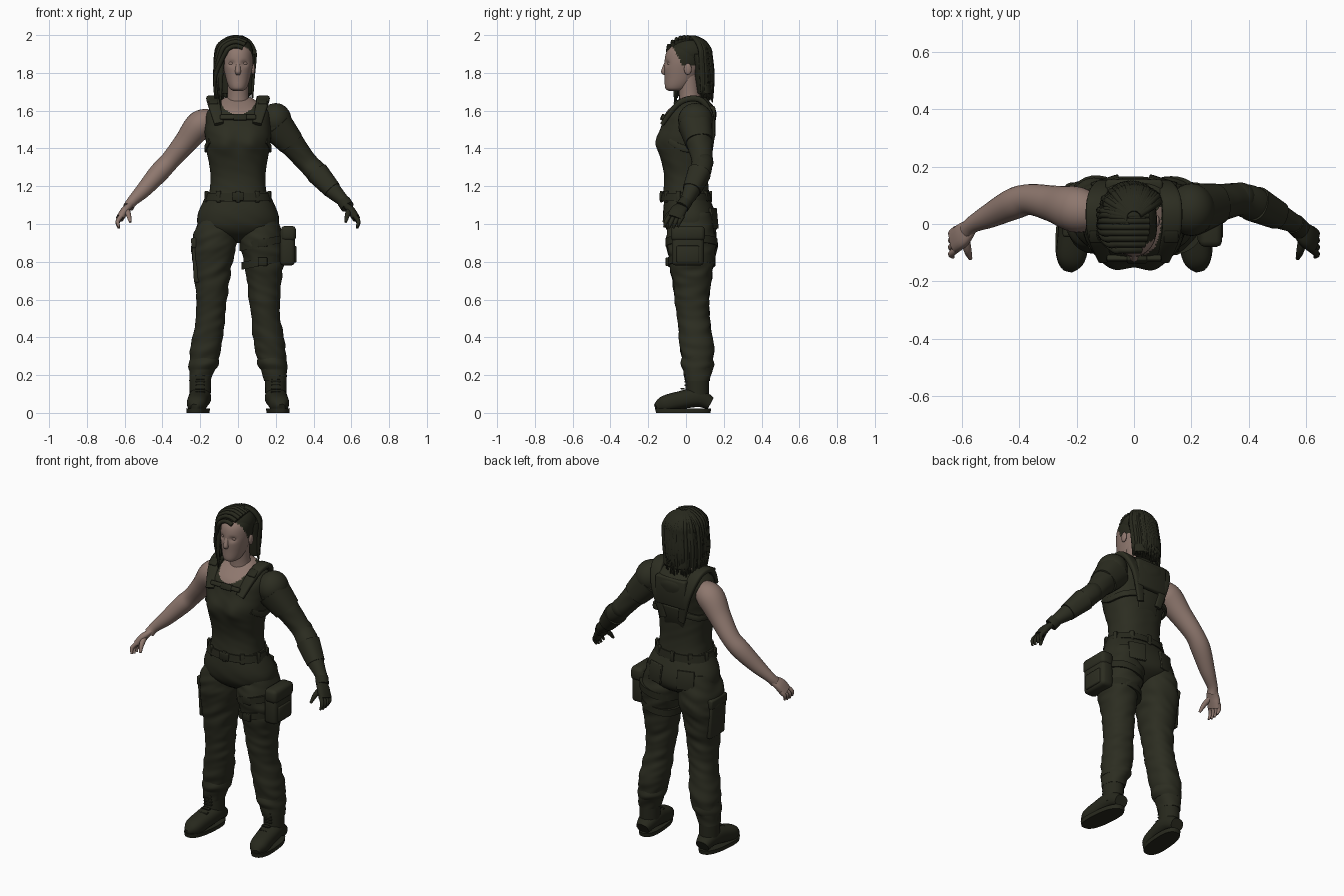
import bpy, bmesh, math, random
from mathutils import Vector, noise

random.seed(4)
if "Cube" in bpy.data.objects:
    bpy.data.objects.remove(bpy.data.objects["Cube"], do_unlink=True)
ACROSS, DEPTH, UP = Vector((1, 0, 0)), Vector((0, 1, 0)), Vector((0, 0, 1))
SIDES = (-1, 1)

def material(name, red, green, blue):
    mat = bpy.data.materials.new(name)
    mat.use_nodes = True
    mat.diffuse_color = (red, green, blue, 1)
    shader = next(node for node in mat.node_tree.nodes if node.type == 'BSDF_PRINCIPLED')
    shader.inputs["Base Color"].default_value = mat.diffuse_color
    return mat

olive = material("olive cloth", .025, .026, .015)
dark = material("dark leather and hair", .02, .021, .012)
skin = material("skin", .27, .185, .155)

def finish(name, bm, materials, rule=None):
    """Turn a bmesh into a shaded object; rule picks faces for the second material."""
    bmesh.ops.recalc_face_normals(bm, faces=bm.faces)
    for face in bm.faces:
        face.smooth = True
        face.material_index = int(bool(rule and rule(face.calc_center_median())))
    mesh = bpy.data.meshes.new(name)
    bm.to_mesh(mesh)
    bm.free()
    mesh.set_sharp_from_angle(angle=math.radians(50))
    for mat in materials:
        mesh.materials.append(mat)
    obj = bpy.data.objects.new(name, mesh)
    bpy.context.collection.objects.link(obj)
    return obj

def resample(sections, steps):
    """Smooth spline through the given cross-sections."""
    sections = [Vector(section) for section in sections]
    padded = [sections[0], *sections, sections[-1]]
    smooth = []
    for before, start, end, after in zip(padded, padded[1:], padded[2:], padded[3:]):
        leave, arrive, move = (end - before) / 2, (after - start) / 2, end - start
        for t in (step / steps for step in range(steps)):
            smooth.append(start + leave * t + (move * 3 - leave * 2 - arrive) * t ** 2
                          + (leave + arrive - move * 2) * t ** 3)
    return smooth + [sections[-1]]

def signed_power(value, power):
    return math.copysign(abs(value) ** power, value)

def loft(name, sections, mat, sides=24, power=2, aspect=1, side=None, fold=0, steps=6,
         mirror=1, shape=None, second=None, rule=None):
    """Skin sections (x, y, z, radius); they lie level unless a side direction is given."""
    bm = bmesh.new()
    sections = resample(sections, steps)
    loops = []
    for index, section in enumerate(sections):
        first_axis, second_axis = ACROSS, DEPTH
        if side:
            ahead, behind = sections[min(index + 1, len(sections) - 1)], sections[max(index - 1, 0)]
            tangent = (ahead.xyz - behind.xyz).normalized()
            first_axis = (side - tangent * side.dot(tangent)).normalized()
            second_axis = tangent.cross(first_axis)
        loop = []
        for angle in (math.tau * corner / sides for corner in range(sides)):
            spoke = first_axis * signed_power(math.cos(angle), 2 / power) * section.w
            spoke += second_axis * signed_power(math.sin(angle), 2 / power) * section.w * aspect
            point = section.xyz + spoke
            if fold:
                crease = Vector((point.x * 9 + mirror, point.y * 9, point.z * 24 + point.x * 12))
                point += spoke * fold * noise.noise(crease)
            if shape:
                shape(point)
            point.x *= mirror
            loop.append(bm.verts.new(point))
        loops.append(loop)
    for lower, upper in zip(loops, loops[1:]):
        for corner in range(sides):
            bm.faces.new((lower[corner - 1], lower[corner], upper[corner], upper[corner - 1]))
    bm.faces.new(loops[0])
    bm.faces.new(loops[-1])
    return finish(name, bm, [mat, second] if second else [mat], rule)

def ball(name, centre, size, mat):
    bm = bmesh.new()
    bmesh.ops.create_uvsphere(bm, u_segments=24, v_segments=16, radius=1)
    for vert in bm.verts:
        vert.co = Vector(c + s * v for c, s, v in zip(centre, size, vert.co))
    finish(name, bm, [mat])

def box(name, centre, size, mat, turn=(0, 0, 0)):
    bm = bmesh.new()
    bmesh.ops.create_cube(bm, size=1)
    for vert in bm.verts:
        vert.co = Vector(s * v for s, v in zip(size, vert.co))
    bmesh.ops.bevel(bm, geom=bm.edges[:], offset=min(size) / 4, segments=2, affect='EDGES', profile=.5)
    obj = finish(name, bm, [mat])
    obj.location, obj.rotation_euler = centre, turn

def bump(distance, width):
    return math.exp(-(distance / width) ** 2)

# Torso in a tank top with a scooped neckline
def bust(point):
    if point.y < 0:
        point.y -= .02 * bump(abs(point.x) - .07, .05) * bump(point.z - 1.43, .06)

def neckline(centre):
    return centre.y < .06 and math.hypot(centre.x, centre.z - 1.68) < .1

loft("tank_top", [(0, 0, 1.12, .16), (0, 0, 1.25, .145), (0, -.01, 1.42, .17), (0, .01, 1.52, .175),
                  (0, .03, 1.6, .16), (0, .05, 1.67, .07)],
     olive, 96, 2.4, .8, fold=.015, steps=18, shape=bust, second=skin, rule=neckline)
loft("neck", [(0, .03, 1.6, .07), (0, .02, 1.68, .056), (0, .01, 1.8, .056)], skin)

# Head and face
def eye_sockets(point):
    if point.y < 0:
        point.y += .012 * bump(abs(point.x) - .034, .018) * bump(point.z - 1.85, .014)

def shaved_side(centre):
    return centre.z > 1.84 and centre.y > -.06 + (1.92 - centre.z) / 2

loft("head", [(0, -.06, 1.705, .025), (0, -.05, 1.72, .046), (0, -.03, 1.77, .064), (0, -.01, 1.86, .08),
              (0, 0, 1.93, .07), (0, .01, 1.98, .01)],
     skin, 64, 2.1, 1.3, steps=12, shape=eye_sockets, second=dark, rule=shaved_side)
loft("nose", [(0, -.1, 1.87, .007), (0, -.117, 1.81, .015), (0, -.11, 1.79, .01)], skin)
for z in (1.75, 1.76):
    ball("lip", (0, -.102, z), (.022, .011, .007), skin)
for side in SIDES:
    ball("eye", (side * .034, -.085, 1.85), (.016, .014, .011), skin)
    ball("ear", (side * .08, .01, 1.82), (.01, .02, .03), skin)

# Hair: a swept mass with loose locks, longer on the right
ball("hair_crown", (-.01, .02, 1.91), (.09, .11, .085), dark)
loft("hair_back", [(-.01, .1, 1.69, .085), (-.01, .07, 1.9, .1)], dark, 40, aspect=.5, fold=.08)
for index in range(46):
    turn = math.radians(32 + index * 4.2)
    out, back = math.cos(turn), math.sin(turn)
    loose = random.uniform(.1, .115)
    path = [(out * loose * math.sin(fall), .02 + back * .11 * math.sin(fall),
             1.89 + .1 * math.cos(fall), .012) for fall in (.2, .7, 1.2, 1.6)]
    path += [(out * loose - .01, .02 + back * .12, 1.78, .012),
             (out * loose - .01, .02 + back * .12, random.uniform(1.64, 1.7) + out * .025, .003)]
    loft("hair_lock", path, dark, 8, side=Vector((-back, out, 0)))
for index in range(9):
    front = .02 * index - .09
    rise = math.sqrt(.012 - front * front)
    path = [(-.01 - rise * math.sin(fall), front, 1.88 + rise * math.cos(fall), .012)
            for fall in (-.6, 0, .6, 1.2)]
    path += [(-.12, front / 2, 1.78, .01), (-.12, front / 2 + .02, 1.65, .002)]
    loft("fringe_lock", path, dark, 8, side=DEPTH)

# Trousers and boots
loft("trouser_seat", [(0, 0, 1.17, .163), (0, .02, 1.04, .215), (0, .03, .96, .19), (0, .03, .9, .06)],
     olive, 48, 2.2, .66, fold=.02)
leg = [(.105, .028, 1.06, .095), (.121, .03, .92, .118), (.135, .03, .8, .106), (.138, .03, .65, .086),
       (.147, .04, .5, .077), (.172, .06, .33, .08), (.2, .06, .17, .058)]
cuff = [(.18, .06, .3, .075), (.18, .06, .26, .08), (.19, .06, .23, .07)]
foot = [(.2, .13, .05, .04), (.2, .06, .08, .058), (.21, -.04, .065, .056), (.22, -.12, .045, .05),
        (.23, -.16, .03, .02)]

def toe_out(point):
    point.x -= point.y * .09

for side in SIDES:
    loft("trouser_leg", leg, olive, 40, 2.2, 1.12, fold=.09, steps=16, mirror=side)
    loft("trouser_cuff", cuff, olive, 32, aspect=1.1, fold=.08, mirror=side)
    loft("boot_shaft", [(.2, .06, .24, .058), (.2, .06, .06, .055)], dark, aspect=1.1, mirror=side)
    loft("boot_foot", foot, dark, 24, 2.4, .85, side=ACROSS, mirror=side)
    loft("boot_sole", [(.21, -.015, 0, .058), (.21, -.015, .024, .06)], dark, 40, 2.5, 2.48,
         mirror=side, shape=toe_out)
    for row in range(6):
        box("boot_lace", (side * .2, .002 - max(0, row - 3) * .02, .2 - row * .018), (.05, .02, .008), dark)

# Belt with buckle and loops
loft("belt", [(0, 0, 1.125, .18), (0, 0, 1.165, .17)], dark, 48, 2.3, .75)
box("belt_buckle", (0, -.13, 1.145), (.06, .02, .045), dark)
for turn in (math.tau * (index + .5) / 10 for index in range(10)):
    box("belt_loop", (.175 * math.cos(turn), .13 * math.sin(turn), 1.145), (.015, .025, .06), olive, (0, 0, turn))

# Pockets, thigh pouch and its straps
box("thigh_pocket", (-.222, .03, .8), (.035, .14, .22), olive, (0, -.06, 0))
box("pocket_flap", (-.23, .03, .9), (.035, .15, .055), olive, (0, -.06, 0))
for side in SIDES:
    box("back_pocket", (side * .1, .147, 1.03), (.1, .015, .11), olive, (.1, 0, side * -.3))
box("thigh_pouch", (.262, .01, .88), (.08, .17, .2), olive)
box("pouch_flap", (.267, .01, .95), (.08, .18, .08), olive)
box("pouch_front", (.295, .01, .84), (.03, .12, .09), olive)

def slope(point):
    point.z += (point.x - .13) / 5

for z in (.8, .9):
    size = .112 + (z - .8) / 10
    loft("thigh_strap", [(.13, .03, z - .02, size), (.13, .03, z + .02, size)], dark, 40, 2.2, 1.12, shape=slope)
    box("strap_buckle", (.13, -.1, z), (.05, .015, .045), dark)

# Shoulder harness and back plates
shoulder_strap = [(.1, -.125, 1.53, .025), (.13, -.03, 1.645, .033), (.13, .08, 1.655, .035),
                  (.1, .14, 1.54, .03), (.06, .13, 1.37, .02)]
side_strap = [(.07, .13, 1.42, .018), (.15, .09, 1.4, .018), (.17, -.01, 1.4, .018), (.15, -.09, 1.44, .014)]
for side in SIDES:
    loft("shoulder_strap", shoulder_strap, olive, 16, 4, .45, side=ACROSS, mirror=side)
    loft("side_strap", side_strap, olive, 12, 4, .45, side=UP, mirror=side)
    box("shoulder_buckle", (side * .13, -.04, 1.645), (.05, .05, .025), dark, (.5, 0, 0))
box("chest_strap", (0, -.12, 1.565), (.19, .02, .025), olive, (-.4, 0, 0))
box("chest_buckle", (.01, -.123, 1.565), (.07, .02, .035), dark, (-.4, 0, 0))
box("back_plate", (0, .135, 1.54), (.2, .04, .17), olive)
box("lower_back_plate", (0, .115, 1.39), (.13, .03, .13), olive, (-.25, 0, 0))

# Arms: bare right, sleeved and armoured left
arm = [(.13, .04, 1.55, .06), (.2, .05, 1.525, .08), (.28, .07, 1.43, .064), (.36, .085, 1.335, .054),
       (.42, .07, 1.27, .055), (.5, .03, 1.18, .043), (.56, 0, 1.12, .03), (.58, -.02, 1.09, .03)]

def thicker(sections, scale):
    return [(*centre, radius * scale) for *centre, radius in sections]

loft("bare_arm", arm, skin, 28, aspect=.95, side=DEPTH, mirror=-1)
loft("sleeve_arm", thicker(arm, 1.06), olive, 28, side=DEPTH, fold=.08, steps=9)
ball("shoulder_pad", (.2, .05, 1.55), (.083, .092, .09), olive)
ball("elbow_pad", (.37, .09, 1.325), (.055, .055, .055), dark)
for name, part in (("upper_arm_plate", arm[1:3]), ("forearm_guard", arm[4:6])):
    loft(name, thicker(part, 1.13), olive, 28, 2.4, side=DEPTH)
loft("glove_cuff", thicker(arm[6:], 1.2), dark, side=DEPTH)

# Hands
palm = [(.57, -.01, 1.1, .03), (.6, -.04, 1.07, .042), (.625, -.06, 1.03, .042)]
thumb = [(.59, -.04, 1.08, .016), (.58, -.09, 1.05, .014), (.57, -.12, 1.01, .007)]
for side, mat, word in zip(SIDES, (skin, dark), ("hand", "glove")):
    loft(word + "_palm", palm, mat, 20, 2.5, .5, side=DEPTH, mirror=side)
    loft(word + "_thumb", thumb, mat, 12, side=ACROSS, mirror=side)
    for index in range(4):
        y = index * .024 - .09
        tip = .975 + abs(index - 1.4) * .006
        finger = [(.62, y, 1.04, .012), (.637, y - .015, tip + .03, .011), (.63, y - .025, tip, .006)]
        loft(word + "_finger", finger, mat, 12, side=DEPTH, mirror=side)
